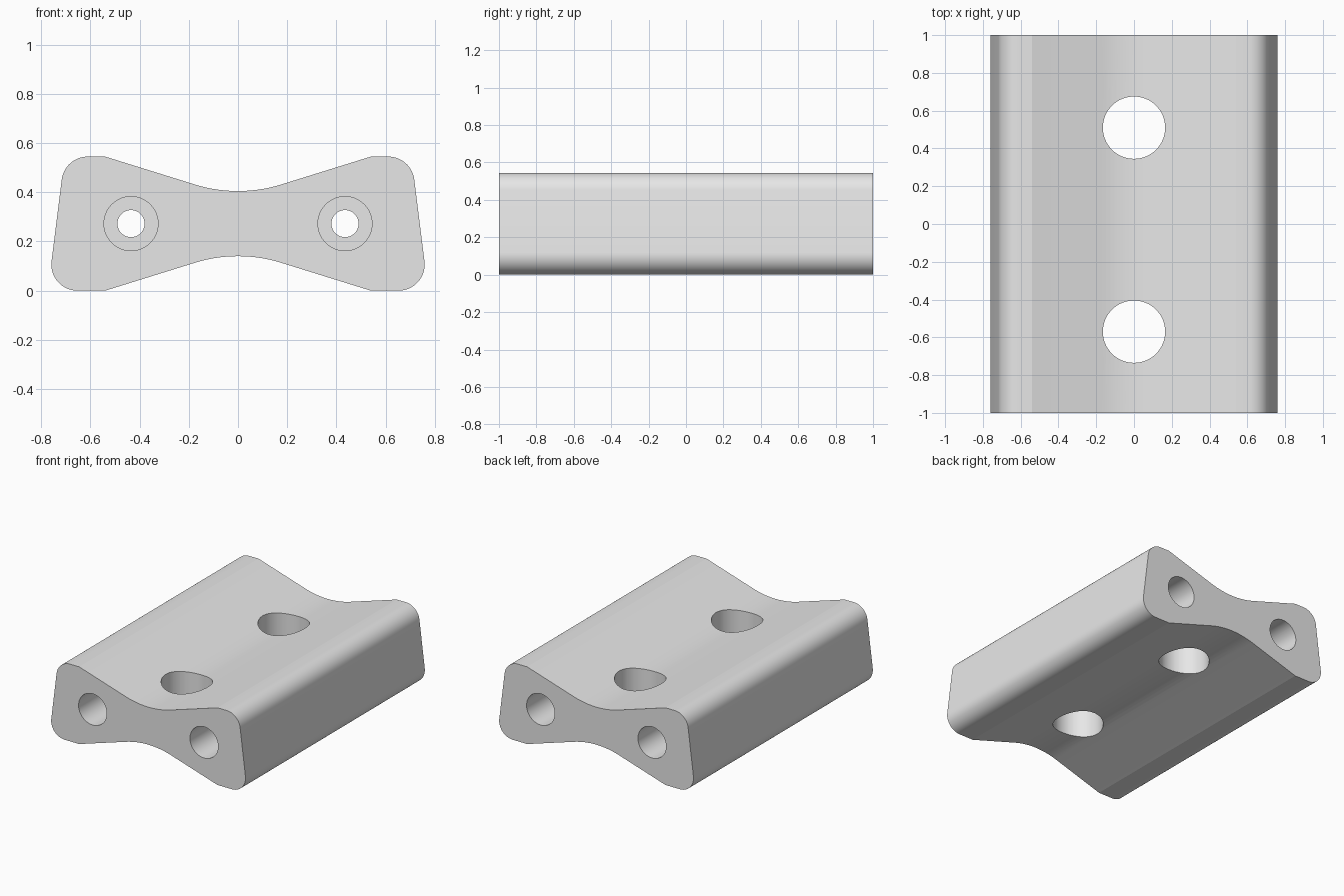
import bpy
import bmesh
import math
from mathutils import Vector, Matrix

cube = bpy.data.objects.get("Cube")
if cube:
    bpy.data.objects.remove(cube, do_unlink=True)

HEIGHT = 0.545
LENGTH = 2.0

grey = bpy.data.materials.new("light grey")
grey.use_nodes = True
grey.diffuse_color = (0.8, 0.8, 0.8, 1)
grey.node_tree.nodes["Principled BSDF"].inputs["Base Color"].default_value = (0.8, 0.8, 0.8, 1)


def add_object(name, bm):
    mesh = bpy.data.meshes.new(name)
    bm.to_mesh(mesh)
    bm.free()
    mesh.materials.append(grey)
    obj = bpy.data.objects.new(name, mesh)
    bpy.context.collection.objects.link(obj)
    return obj


def rounded(corners, steps=14):
    """Round each (x, z, radius) corner of a closed outline."""
    points = []
    for i, (x, z, radius) in enumerate(corners):
        p = Vector((x, z))
        if radius == 0:
            points.append(p)
            continue
        a = (Vector(corners[i - 1][:2]) - p).normalized()
        b = (Vector(corners[(i + 1) % len(corners)][:2]) - p).normalized()
        half = a.angle(b) / 2
        centre = p + (a + b).normalized() * radius / math.sin(half)
        start = p + a * radius / math.tan(half) - centre
        end = p + b * radius / math.tan(half) - centre
        sweep = start.angle(end)
        for k in range(steps + 1):
            t = k / steps
            points.append(centre + (start * math.sin((1 - t) * sweep)
                                    + end * math.sin(t * sweep)) / math.sin(sweep))
    return points


# Waisted cross-section, right half then mirrored left half
right = [(0.54, 0, 0), (0.773, 0, 0.106), (0.705, HEIGHT, 0.106), (0.54, HEIGHT, 0)]
left = [(-x, z, r) for x, z, r in reversed(right)]
outline = rounded([(0, 0.168, 0.59)] + right + [(0, HEIGHT - 0.168, 0.59)] + left)

# Extruded body
bm = bmesh.new()
face = bm.faces.new([bm.verts.new((p.x, -LENGTH / 2, p.y)) for p in outline])
extruded = bmesh.ops.extrude_face_region(bm, geom=[face])
bmesh.ops.translate(bm, vec=(0, LENGTH, 0),
                    verts=[v for v in extruded["geom"] if isinstance(v, bmesh.types.BMVert)])
bmesh.ops.recalc_face_normals(bm, faces=bm.faces)
body = add_object("waisted_block", bm)
bpy.context.view_layer.objects.active = body


def drill(location, radius, depth, axis):
    """Cut a round hole through the body along y or z."""
    turn = Matrix.Rotation(math.pi / 2, 4, "X") if axis == "y" else Matrix()
    cutter_bm = bmesh.new()
    bmesh.ops.create_cone(cutter_bm, cap_ends=True, segments=64, radius1=radius,
                          radius2=radius, depth=depth,
                          matrix=Matrix.Translation(location) @ turn)
    cutter = add_object("hole_cutter", cutter_bm)
    cutter.hide_render = True
    mod = body.modifiers.new("hole", "BOOLEAN")
    mod.operation = "DIFFERENCE"
    mod.solver = "EXACT"
    mod.object = cutter
    bpy.ops.object.modifier_apply(modifier=mod.name)
    bpy.data.objects.remove(cutter, do_unlink=True)


# Vertical holes along the waist
for y in (0.51, -0.57):
    drill((0, y, HEIGHT / 2), 0.165, 1, "z")

# Lengthwise bores, widened at both ends
for x in (-0.435, 0.435):
    drill((x, 0, HEIGHT / 2), 0.055, 3, "y")
    for end in (-1, 1):
        drill((x, end, HEIGHT / 2), 0.11, 1, "y")

# Smooth curves, crisp edges
bpy.ops.object.select_all(action="DESELECT")
body.select_set(True)
bpy.ops.object.shade_smooth_by_angle(angle=math.radians(12))
